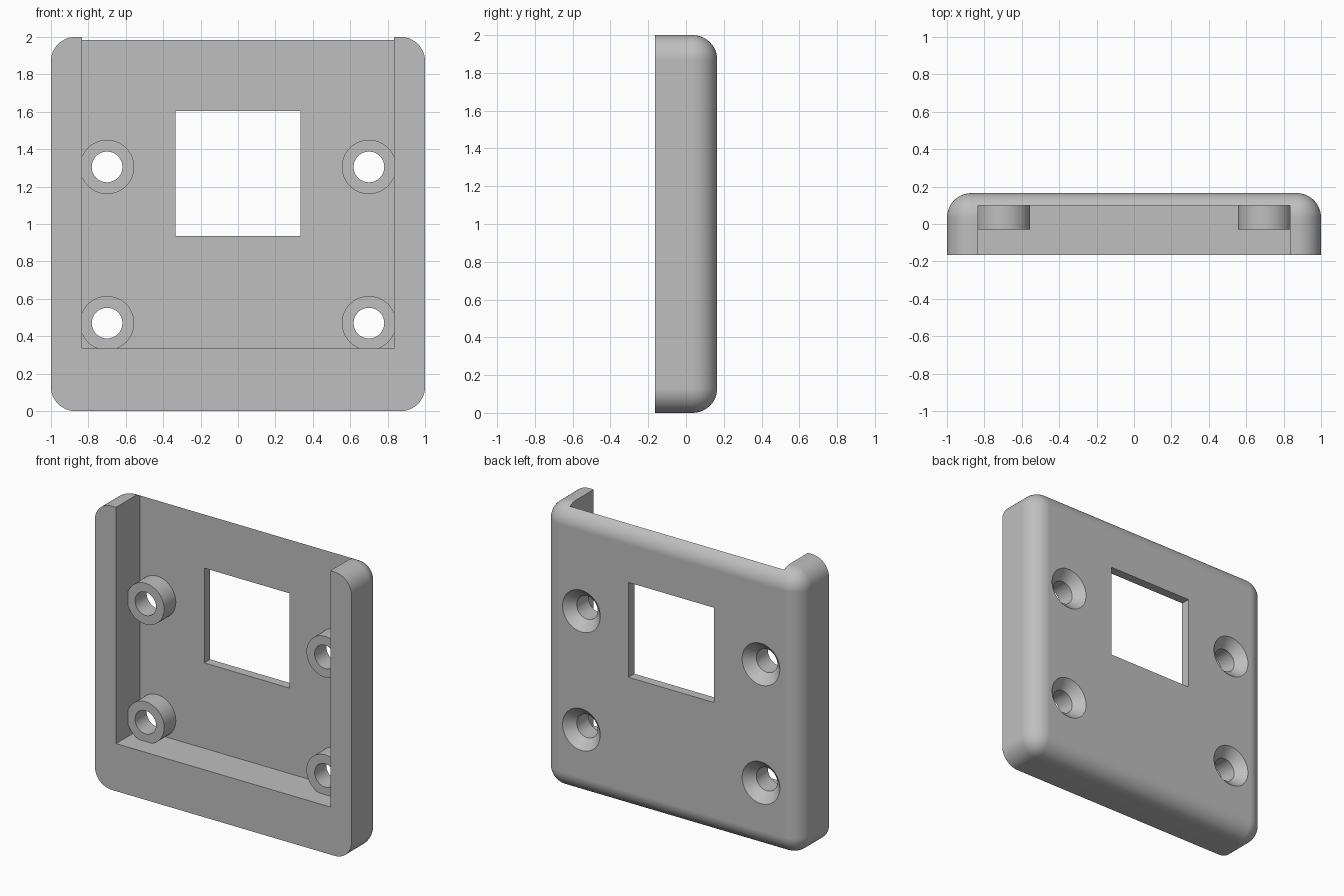
import bpy, bmesh, math
from mathutils import Matrix

if "Cube" in bpy.data.objects:
    bpy.data.objects.remove(bpy.data.objects["Cube"], do_unlink=True)

DEPTH = 0.165      # half depth of the cover
FLOOR = 0.10       # inner surface of the back plate
FILLET = 0.13
HOLE_R, SINK_R, BOSS_R = 0.082, 0.147, 0.145
SINK = SINK_R - HOLE_R

grey = bpy.data.materials.new("light_grey")
grey.use_nodes = True
colour = (0.52, 0.52, 0.52, 1)
grey.diffuse_color = colour
grey.node_tree.nodes["Principled BSDF"].inputs["Base Color"].default_value = colour


def make_object(name, bm):
    bmesh.ops.recalc_face_normals(bm, faces=bm.faces)
    mesh = bpy.data.meshes.new(name)
    bm.to_mesh(mesh)
    bm.free()
    mesh.materials.append(grey)
    obj = bpy.data.objects.new(name, mesh)
    bpy.context.collection.objects.link(obj)
    return obj


def box(x, y0, y1, z0, z1):
    bm = bmesh.new()
    size = Matrix.Diagonal((2 * x, y1 - y0, z1 - z0, 1))
    place = Matrix.Translation((0, (y0 + y1) / 2, (z0 + z1) / 2))
    bmesh.ops.create_cube(bm, size=1, matrix=place @ size)
    return bm


def turned(profile, x, z, sides=64):
    """Solid turned about a y axis at (x, z), from (radius, y) pairs."""
    bm = bmesh.new()
    rings = []
    for r, y in profile:
        angles = [math.tau * i / sides for i in range(sides)]
        rings.append([bm.verts.new((x + r * math.cos(a), y, z + r * math.sin(a))) for a in angles])
    for a, b in zip(rings, rings[1:]):
        for i in range(sides):
            j = (i + 1) % sides
            bm.faces.new((a[i], a[j], b[j], b[i]))
    bm.faces.new(rings[0])
    bm.faces.new(rings[-1])
    return bm


def combine(target, bm, operation):
    tool = make_object("tool", bm)
    tool.hide_render = True
    mod = target.modifiers.new("combine", "BOOLEAN")
    mod.operation, mod.object, mod.solver = operation, tool, "EXACT"
    bpy.ops.object.modifier_apply(modifier=mod.name)
    bpy.data.objects.remove(tool, do_unlink=True)


# Block with rounded corners and a rounded back rim
bm = box(1, -DEPTH, DEPTH, 0, 2)
rim = [e for e in bm.edges if max(v.co.y for v in e.verts) > 0]
bmesh.ops.bevel(bm, geom=rim, offset=FILLET, segments=12, profile=0.5, affect="EDGES")
cover = make_object("cover", bm)
bpy.context.view_layer.objects.active = cover
cover.select_set(True)

# Pocket open at the front and top, and the square window
combine(cover, box(0.835, -0.5, FLOOR, 0.335, 2.5), "DIFFERENCE")
combine(cover, box(0.333, -0.5, 0.5, 0.937, 1.605), "DIFFERENCE")

# Screw bosses with countersunk holes
for x in (-0.7, 0.7):
    for z in (0.47, 1.305):
        combine(cover, turned([(BOSS_R, -0.03), (BOSS_R, 0.13)], x, z), "UNION")
        screw = [(HOLE_R, -0.5), (HOLE_R, DEPTH - SINK), (SINK_R, DEPTH), (SINK_R, 0.5)]
        combine(cover, turned(screw, x, z), "DIFFERENCE")

# Smooth fillets, crisp edges
bpy.ops.object.shade_smooth_by_angle(angle=math.radians(30))
weighted = cover.modifiers.new("weighted_normals", "WEIGHTED_NORMAL")
weighted.keep_sharp = True
